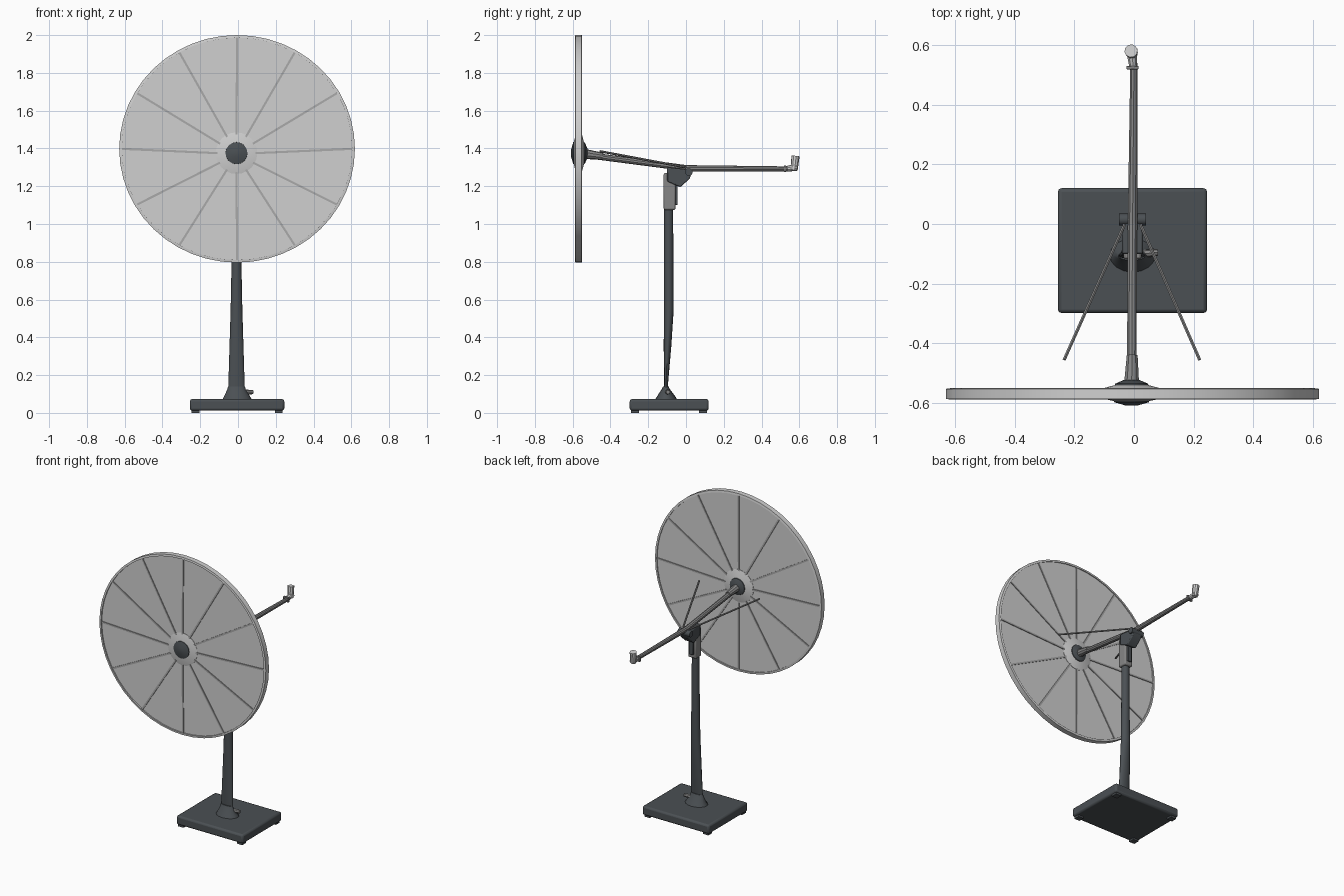
import bpy, bmesh, math
from mathutils import Vector, Matrix

if "Cube" in bpy.data.objects:
    bpy.data.objects.remove(bpy.data.objects["Cube"])


def mat(name, c):
    m = bpy.data.materials.new(name)
    m.diffuse_color = (*c, 1)
    m.use_nodes = True
    m.node_tree.nodes["Principled BSDF"].inputs["Base Color"].default_value = m.diffuse_color
    return m


SLATE = mat("dark slate", (0.07, 0.08, 0.088))
PANEL = mat("light grey panel", (0.63, 0.63, 0.63))
STEEL = mat("mid grey steel", (0.24, 0.24, 0.24))
RIB = mat("rib grey", (0.4, 0.4, 0.4))


def finish(name, bm, m, smooth=True, bevel=0):
    bmesh.ops.recalc_face_normals(bm, faces=bm.faces)
    me = bpy.data.meshes.new(name)
    bm.to_mesh(me)
    bm.free()
    me.materials.append(m)
    ob = bpy.data.objects.new(name, me)
    bpy.context.collection.objects.link(ob)
    if bevel:
        b = ob.modifiers.new("bevel", 'BEVEL')
        b.width, b.segments = bevel, 2
    if smooth:
        bpy.context.view_layer.objects.active = ob
        ob.select_set(True)
        bpy.ops.object.shade_smooth_by_angle(angle=math.radians(35))
        ob.select_set(False)
    return ob


def box(name, x, y, z, m, bevel=0):
    """Box given by its (min, max) range on each axis."""
    bm = bmesh.new()
    bmesh.ops.create_cube(bm, size=1)
    for v in bm.verts:
        v.co = [r[0] + (c + 0.5) * (r[1] - r[0]) for c, r in zip(v.co, (x, y, z))]
    return finish(name, bm, m, bevel=bevel)


def rod(name, a, b, r1, r2, m, n=10):
    a, b = Vector(a), Vector(b)
    bm = bmesh.new()
    bmesh.ops.create_cone(bm, cap_ends=True, segments=n, radius1=r1, radius2=r2, depth=(b - a).length)
    rot = (b - a).to_track_quat('Z', 'Y').to_matrix().to_4x4()
    bmesh.ops.transform(bm, matrix=Matrix.Translation((a + b) / 2) @ rot, verts=bm.verts)
    return finish(name, bm, m)


def lathe_y(name, profile, cx, cz, m, n=24, sz=1.0, closed=False):
    """Spin (radius, y) points round a line along y; caps the ends unless closed."""
    bm = bmesh.new()
    rings = []
    for r, y in profile:
        rings.append([bm.verts.new((cx + r * math.cos(t), y, cz + sz * r * math.sin(t)))
                      for t in (2 * math.pi * i / n for i in range(n))])
    pairs = list(zip(rings, rings[1:])) + ([(rings[-1], rings[0])] if closed else [])
    for p, q in pairs:
        for i in range(n):
            j = (i + 1) % n
            bm.faces.new((p[i], p[j], q[j], q[i]))
    if not closed:
        bm.faces.new(rings[0])
        bm.faces.new(rings[-1])
    return finish(name, bm, m)


def loft_z(name, sections, m, n=16):
    """Stack of oval sections (z, cx, cy, rx, ry)."""
    bm = bmesh.new()
    rings = [[bm.verts.new((cx + rx * math.cos(2 * math.pi * i / n),
                            cy + ry * math.sin(2 * math.pi * i / n), z)) for i in range(n)]
             for z, cx, cy, rx, ry in sections]
    for p, q in zip(rings, rings[1:]):
        for i in range(n):
            j = (i + 1) % n
            bm.faces.new((p[i], p[j], q[j], q[i]))
    bm.faces.new(rings[0])
    bm.faces.new(rings[-1])
    return finish(name, bm, m)


# base slab with feet
box("base", (-0.255, 0.245), (-0.298, 0.12), (0.012, 0.073), SLATE, 0.012)
for i, (x, y) in enumerate([(-0.225, -0.27), (0.215, -0.27), (-0.225, 0.09), (0.215, 0.09)]):
    box(f"base_foot_{i}", (x - 0.02, x + 0.02), (y - 0.02, y + 0.02), (0, 0.02), SLATE)

# collar at the foot of the mast, with its clamp
loft_z("mast_collar", [(0.07, -0.005, -0.105, 0.078, 0.058), (0.085, -0.005, -0.105, 0.07, 0.05),
                       (0.125, -0.008, -0.107, 0.048, 0.022), (0.14, -0.008, -0.107, 0.045, 0.015)], SLATE)
rod("collar_clamp", (0.03, -0.1, 0.11), (0.08, -0.095, 0.11), 0.014, 0.011, STEEL, 8)

# mast, flattened towards the foot
loft_z("mast", [(0.12, -0.008, -0.107, 0.044, 0.009), (0.35, -0.008, -0.098, 0.037, 0.02),
                (0.55, -0.008, -0.091, 0.031, 0.026), (0.8, -0.008, -0.092, 0.026, 0.025),
                (1.1, -0.008, -0.092, 0.024, 0.024)], SLATE)

# swivel head that carries the arm
box("head_block", (-0.035, 0.025), (-0.118, -0.055), (1.075, 1.27), STEEL, 0.008)
box("head_bracket", (-0.02, 0.01), (-0.07, -0.044), (1.1, 1.23), SLATE, 0.004)
bm = bmesh.new()
side = [(-0.1, 1.225), (-0.03, 1.195), (0.02, 1.24), (0.035, 1.285), (-0.1, 1.3)]
f = bm.faces.new([bm.verts.new((-0.04, y, z)) for y, z in side])
ext = bmesh.ops.extrude_face_region(bm, geom=[f])
bmesh.ops.translate(bm, vec=(0.07, 0, 0), verts=[v for v in ext["geom"] if isinstance(v, bmesh.types.BMVert)])
finish("head_cradle", bm, SLATE, bevel=0.006)
rod("head_pivot", (-0.05, 0.015, 1.275), (0.04, 0.015, 1.275), 0.02, 0.02, SLATE, 12)

# arm in two straight lengths, socket and braces
rod("front_arm", (-0.008, -0.54, 1.367), (-0.005, 0.0, 1.296), 0.017, 0.016, STEEL)
rod("rear_arm", (-0.005, -0.02, 1.295), (0.0, 0.54, 1.292), 0.017, 0.013, STEEL)
rod("arm_socket", (-0.008, -0.53, 1.37), (-0.006, -0.44, 1.358), 0.026, 0.019, STEEL)
for s, n in ((-1, "left"), (1, "right")):
    rod(f"{n}_brace", (-0.007 + s * 0.227, -0.455, 1.385), (-0.005 + s * 0.026, 0.0, 1.3),
        0.006, 0.006, STEEL, 6)

# counterweight at the rear tip
box("tip_plate", (-0.025, 0.015), (0.518, 0.53), (1.275, 1.31), STEEL, 0.003)
rod("tip_link", (-0.003, 0.53, 1.292), (-0.008, 0.585, 1.3), 0.014, 0.02, PANEL)
rod("tip_weight", (-0.006, 0.572, 1.285), (-0.01, 0.58, 1.36), 0.019, 0.022, PANEL)

# dish: thin panel disc, rim, ribs on both faces
CX, CZ, R, SZ = -0.005, 1.398, 0.624, 0.965
lathe_y("dish_panel", [(0.05, -0.580), (0.61, -0.580), (0.61, -0.556), (0.05, -0.556)],
        CX, CZ, PANEL, 48, SZ)
lathe_y("dish_rim", [(0.61, -0.588), (R, -0.586), (R, -0.552), (0.61, -0.55)],
        CX, CZ, PANEL, 48, SZ, closed=True)
bm = bmesh.new()
HX, HZ = -0.008, 1.375
for i in range(12):
    t = math.pi * i / 6
    a = Vector((HX + 0.1 * math.cos(t), -0.568, HZ + 0.1 * math.sin(t)))
    b = Vector((CX + 0.614 * math.cos(t), -0.568, CZ + 0.614 * SZ * math.sin(t)))
    d = b - a
    M = Matrix.Translation((a + b) / 2) @ Matrix.Rotation(-math.atan2(d.z, d.x), 4, 'Y')
    bmesh.ops.create_cube(bm, size=1, matrix=M @ Matrix.Diagonal((d.length, 0.034, 0.011, 1)))
finish("dish_ribs", bm, RIB, smooth=False)

# hub: pale cone plates with dark caps, front and back
lathe_y("hub_plate", [(0.11, -0.582), (0.055, -0.594), (0.02, -0.594), (0.02, -0.535),
                      (0.05, -0.538), (0.11, -0.554)], HX, HZ, PANEL, 24, closed=True)
lathe_y("front_hub_cap", [(0.06, -0.58), (0.058, -0.597), (0.02, -0.608)], HX, HZ, SLATE, 16)
lathe_y("rear_hub_cap", [(0.062, -0.556), (0.055, -0.535), (0.025, -0.522)], HX, HZ, SLATE, 16)
